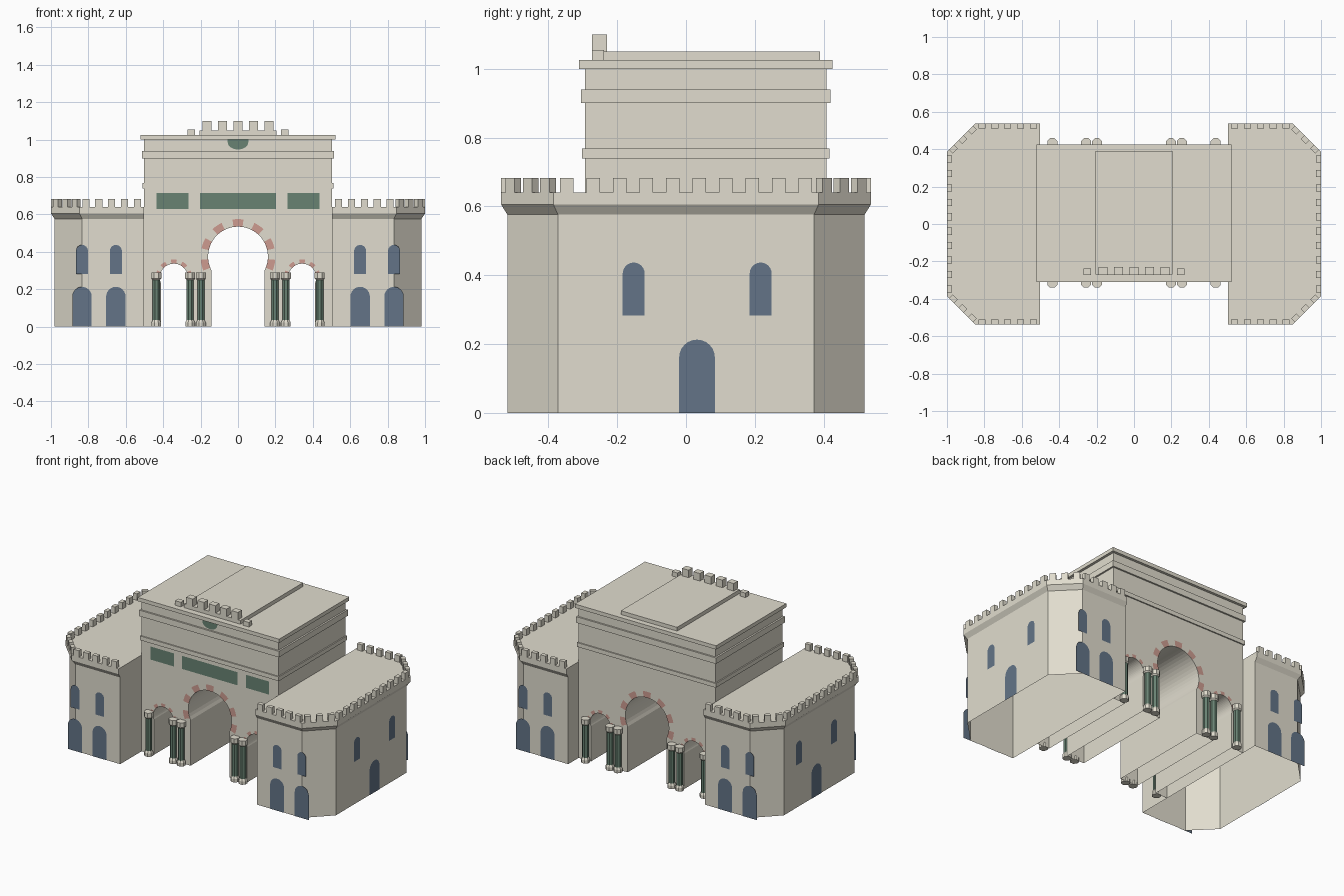
import bpy, bmesh, math
from mathutils import Vector, Matrix

if "Cube" in bpy.data.objects:
    bpy.data.objects.remove(bpy.data.objects["Cube"])


def material(name, rgb):
    m = bpy.data.materials.new(name)
    m.diffuse_color = (*rgb, 1)
    m.use_nodes = True
    m.node_tree.nodes["Principled BSDF"].inputs["Base Color"].default_value = m.diffuse_color
    return m


STONE = material("pale stone", (0.75, 0.72, 0.62))
BLUE = material("slate blue", (0.125, 0.175, 0.245))
GREEN = material("dark green", (0.14, 0.225, 0.17))
PINK = material("pink stone", (0.61, 0.33, 0.28))


def finish(name, bm, mat):
    me = bpy.data.meshes.new(name)
    bm.to_mesh(me)
    bm.free()
    me.materials.append(mat)
    ob = bpy.data.objects.new(name, me)
    bpy.context.collection.objects.link(ob)
    return ob


def loft(name, rings, mat, open_bottom=False):
    """Solid through a list of equal-length rings; optionally open on the ground."""
    bm = bmesh.new()
    vs = [[bm.verts.new(p) for p in r] for r in rings]
    n = len(rings[0])
    for a, b in zip(vs, vs[1:]):
        for i in range(n):
            j = (i + 1) % n
            bm.faces.new((a[i], a[j], b[j], b[i]))
    bm.faces.new(vs[0])
    bm.faces.new(vs[-1])
    bmesh.ops.recalc_face_normals(bm, faces=bm.faces)
    if open_bottom:
        ground = [f for f in bm.faces if all(v.co.z < 0.001 for v in f.verts)]
        bmesh.ops.delete(bm, geom=ground, context='FACES')
    return finish(name, bm, mat)


def box(name, x0, x1, y0, y1, z0, z1, mat=STONE):
    ring = [(x0, y0), (x1, y0), (x1, y1), (x0, y1)]
    return loft(name, [[(x, y, z) for x, y in ring] for z in (z0, z1)], mat)


def plate(name, pts, origin, u, n, mat, lift=0.002):
    """Flat face just off a wall: 2D points (along u, up), facing normal n."""
    o, u, n = Vector(origin), Vector(u), Vector(n)
    bm = bmesh.new()
    f = bm.faces.new([bm.verts.new(o + u * a + Vector((0, 0, b)) + n * lift) for a, b in pts])
    f.normal_update()
    if f.normal.dot(n) < 0:
        f.normal_flip()
    finish(name, bm, mat)


def arc(cx, cz, r, a0, a1, n):
    return [(cx + r * math.cos(math.radians(a0 + (a1 - a0) * i / n)),
             cz + r * math.sin(math.radians(a0 + (a1 - a0) * i / n))) for i in range(n + 1)]


def window_shape(w, z0, z1):
    return [(-w, z0), (w, z0)] + arc(0, z1 - w, w, 0, 180, 12)


DOOR = window_shape(0.052, 0.0, 0.213)
WINDOW = window_shape(0.032, 0.283, 0.437)
FRONT, BACK = -0.294, 0.409

# Central block: one front profile with three horseshoe arches, extruded through
ARCHES = [(-0.343, 0.262, 0.075, 0.070), (0, 0.375, 0.16, 0.143), (0.343, 0.262, 0.075, 0.070)]
profile = [(0.503, 0), (0.503, 1.0), (-0.503, 1.0), (-0.503, 0)]
for cx, cz, r, w in ARCHES:
    dip = math.degrees(math.acos(w / r))
    profile += [(cx - w, 0)] + arc(cx, cz, r, 180 + dip, -dip, 32) + [(cx + w, 0)]
loft("gate_block", [[(x, y, z) for x, z in profile] for y in (FRONT, BACK)], STONE, True)

# Cornices, roof slab and crest
for name, e, z0, z1 in (("lower_cornice", 0.008, 0.74, 0.768),
                        ("middle_cornice", 0.011, 0.90, 0.94),
                        ("top_cornice", 0.017, 1.0, 1.025)):
    box(name, -0.503 - e, 0.503 + e, FRONT - e, BACK + e, z0, z1)
box("roof_slab", -0.207, 0.207, -0.27, 0.389, 1.025, 1.05)
for i in range(5):
    x = (i - 2) * 0.083
    box("crest_merlon", x - 0.024, x + 0.024, -0.273, -0.230, 1.05, 1.1)
for x in (-0.25, 0.25):
    box("crest_side_merlon", x - 0.021, x + 0.021, -0.273, -0.238, 1.025, 1.055)

# Green panels and half-round medallion on the front
for x0, x1 in ((-0.435, -0.265), (-0.204, 0.204), (0.265, 0.435)):
    plate("front_panel", [(x0, 0.628), (x1, 0.628), (x1, 0.715), (x0, 0.715)],
          (0, FRONT, 0), (1, 0, 0), (0, -1, 0), GREEN)
medallion = [(x, 0.985 + (z - 0.985) * 0.68) for x, z in arc(0, 0.985, 0.055, 180, 360, 16)]
plate("medallion", medallion + [(0.055, 1.0), (-0.055, 1.0)],
      (0, FRONT, 0), (1, 0, 0), (0, -1, 0), GREEN)

# Pink arch stones on both faces
for y, ny in ((FRONT, -1), (BACK, 1)):
    for (cx, cz, r, w), (ro, half, step, width) in zip(
            ARCHES, ((0.097, 2, 38, 19), (0.2, 3, 34.5, 17), (0.097, 2, 38, 19))):
        for k in range(-half, half + 1):
            a = 90 + k * step
            pts = arc(cx, cz, r, a - width / 2, a + width / 2, 4) + \
                arc(cx, cz, ro, a + width / 2, a - width / 2, 4)
            plate("arch_stone", pts, (0, y, 0), (1, 0, 0), (0, ny, 0), PINK)


# Columns: octagonal green shaft with stone base and capital
def lathe(name, x, y, steps, mat):
    loft(name, [[(x + r * math.cos(math.radians(22.5 + 45 * i)),
                  y + r * math.sin(math.radians(22.5 + 45 * i)), z) for i in range(8)]
                for r, z in steps], mat)


for y in (-0.314, 0.432):
    for x in (-0.437, -0.256, -0.198, 0.198, 0.256, 0.437):
        lathe("column_base", x, y, [(0.028, 0), (0.028, 0.022), (0.021, 0.035)], STONE)
        lathe("column_shaft", x, y, [(0.021, 0.035), (0.021, 0.25)], GREEN)
        lathe("column_capital", x, y, [(0.021, 0.25), (0.029, 0.258), (0.029, 0.29)], STONE)


# Wings with chamfered outer corners and a flared parapet, open underneath
def outline(hx, hy, c, s):
    return [(s * x, y) for x, y in ((0.503, -hy), (hx - c, -hy), (hx, -hy + c),
                                    (hx, hy - c), (hx - c, hy), (0.503, hy))]


for s in (-1, 1):
    lower, upper = outline(0.98, 0.519, 0.147, s), outline(1.0, 0.537, 0.152, s)
    loft("wing", [[(x, y, z) for x, y in o] for o, z in
                  ((lower, 0), (lower, 0.576), (upper, 0.605), (upper, 0.64))], STONE, True)

    # Merlons along the five outer edges
    bm = bmesh.new()
    for (p, q), n in zip(zip(upper, upper[1:]), (5, 3, 10, 3, 5)):
        p, q = Vector((*p, 0)), Vector((*q, 0))
        d = (q - p).normalized()
        inward = Vector((-d.y, d.x, 0)) * s
        for k in range(n):
            c = p + (q - p) * ((k + 0.5) / n) + inward * 0.0135 + Vector((0, 0, 0.661))
            mat = Matrix.Translation(c) @ Matrix.Rotation(math.atan2(d.y, d.x), 4, 'Z') \
                @ Matrix.Diagonal((0.038, 0.027, 0.044, 1))
            bmesh.ops.create_cube(bm, size=1, matrix=mat)
    finish("wing_merlons", bm, STONE)

    # Doors and windows: two bays front and back, the outer one overlapping the corner
    for ny in (-1, 1):
        for x in (0.653, 0.834):
            for name, shape in (("wing_door", DOOR), ("wing_window", WINDOW)):
                plate(name, shape, (s * x, ny * 0.519, 0), (1, 0, 0), (0, ny, 0), BLUE)
    # Outer side
    for name, shape, y in (("side_door", DOOR, 0.032), ("side_window", WINDOW, -0.152),
                           ("side_window", WINDOW, 0.217)):
        plate(name, shape, (s * 0.98, y, 0), (0, 1, 0), (s, 0, 0), BLUE)
